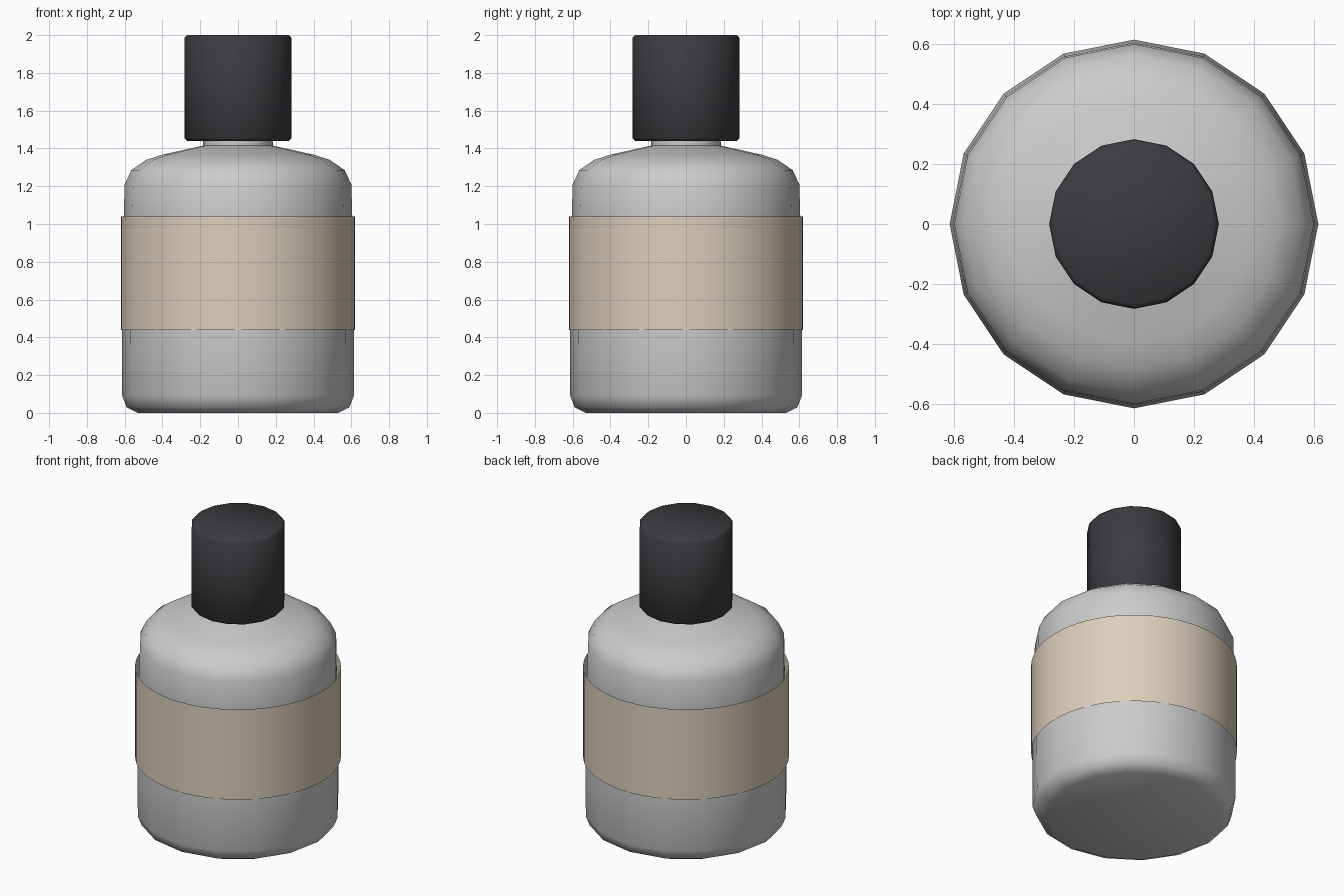
import bpy, bmesh, math

if "Cube" in bpy.data.objects:
    bpy.data.objects.remove(bpy.data.objects["Cube"])


def lathe(name, profile, sides, caps=True, color=None, angle=50):
    """Spin a (radius, z) profile, listed bottom to top, around z."""
    bm = bmesh.new()
    rings = []
    for r, z in profile:
        rings.append([bm.verts.new((r * math.cos(2 * math.pi * i / sides),
                                    r * math.sin(2 * math.pi * i / sides), z))
                      for i in range(sides)])
    for lo, hi in zip(rings, rings[1:]):
        for i in range(sides):
            j = (i + 1) % sides
            bm.faces.new((lo[i], lo[j], hi[j], hi[i]))
    if caps:
        bm.faces.new(rings[0][::-1])
        bm.faces.new(rings[-1])
    mesh = bpy.data.meshes.new(name)
    bm.to_mesh(mesh)
    bm.free()
    obj = bpy.data.objects.new(name, mesh)
    bpy.context.collection.objects.link(obj)
    if color:
        mat = bpy.data.materials.new(name + "_colour")
        mat.diffuse_color = color
        mat.use_nodes = True
        mat.node_tree.nodes["Principled BSDF"].inputs["Base Color"].default_value = mat.diffuse_color
        mesh.materials.append(mat)
    bpy.ops.object.select_all(action='DESELECT')
    obj.select_set(True)
    bpy.context.view_layer.objects.active = obj
    bpy.ops.object.shade_smooth_by_angle(angle=math.radians(angle))
    return obj


# Bottle body with rounded base, soft shoulder and short neck
lathe("bottle_body", [
    (0.53, 0.0), (0.59, 0.03), (0.613, 0.09), (0.615, 0.44),
    (0.605, 1.04), (0.60, 1.21), (0.565, 1.285), (0.485, 1.34),
    (0.40, 1.367), (0.184, 1.415), (0.184, 1.50)], 16)

# Open paper band wrapped around the body
lathe("label_band", [(0.62, 0.44), (0.62, 1.04)], 64, caps=False,
      color=(0.72, 0.62, 0.50, 1))

# Cap with small chamfers on both rims
lathe("cap", [(0.268, 1.44), (0.283, 1.455), (0.283, 1.985), (0.268, 2.0)],
      16, color=(0.045, 0.043, 0.05, 1))
